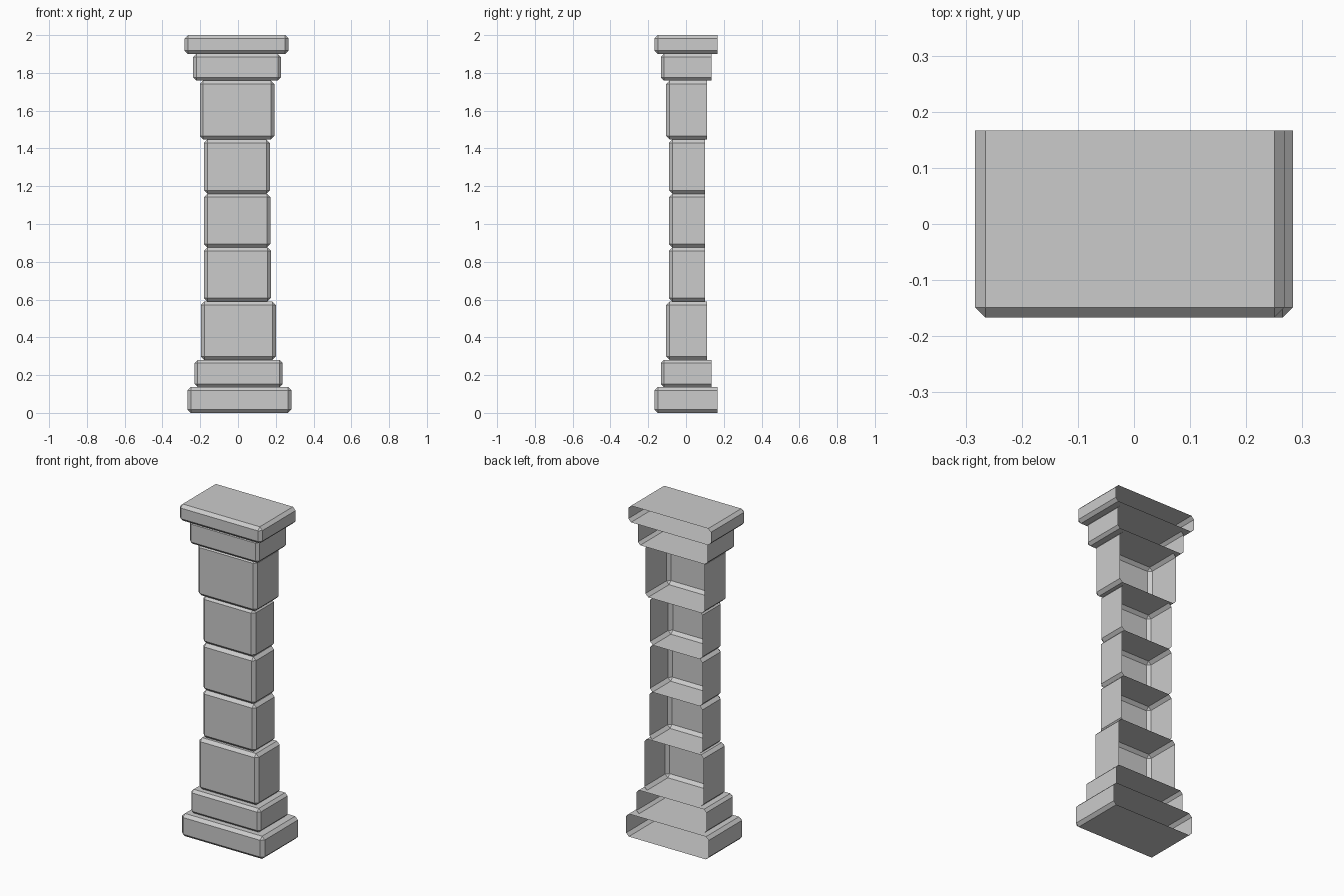
import bpy
import bmesh

cube = bpy.data.objects.get("Cube")
if cube:
    bpy.data.objects.remove(cube, do_unlink=True)

# Single stone colour
stone = bpy.data.materials.new("grey_stone")
stone.use_nodes = True
colour = (0.6, 0.6, 0.6, 1)
stone.diffuse_color = colour
stone.node_tree.nodes["Principled BSDF"].inputs["Base Color"].default_value = colour


def block(name, x, y, z, chamfer):
    """Chamfered stone block, hollow and open at the back."""
    bm = bmesh.new()
    bmesh.ops.create_cube(bm, size=1)
    for v in bm.verts:
        v.co = [lo + (c + 0.5) * (hi - lo) for c, (lo, hi) in zip(v.co, (x, y, z))]
    bm.normal_update()
    back = next(f for f in bm.faces if f.normal.y > 0.9)
    edges = [e for e in bm.edges if back not in e.link_faces]
    bmesh.ops.bevel(bm, geom=edges, offset=chamfer, segments=1, affect='EDGES')
    bm.normal_update()
    open_side = [f for f in bm.faces if f.normal.y > 0.9]
    bmesh.ops.delete(bm, geom=open_side, context='FACES')
    mesh = bpy.data.meshes.new(name)
    bm.to_mesh(mesh)
    bm.free()
    mesh.materials.append(stone)
    obj = bpy.data.objects.new(name, mesh)
    bpy.context.collection.objects.link(obj)


# Depth and chamfer of each kind of block
PLINTH = ((-0.167, 0.167), 0.018)
STEP = ((-0.133, 0.135), 0.016)
COLLAR = ((-0.105, 0.112), 0.018)
SHAFT = ((-0.09, 0.101), 0.018)

# Blocks stacked from the floor up: name, kind, left and right edge, top height
stack = [
    ("base_plinth", PLINTH, (-0.268, 0.283), 0.137),
    ("base_step", STEP, (-0.23, 0.236), 0.28),
    ("lower_collar", COLLAR, (-0.196, 0.2), 0.59),
    ("shaft_lower", SHAFT, (-0.18, 0.174), 0.876),
    ("shaft_middle", SHAFT, (-0.18, 0.171), 1.16),
    ("shaft_upper", SHAFT, (-0.18, 0.169), 1.447),
    ("upper_collar", COLLAR, (-0.202, 0.192), 1.76),
    ("capital_step", STEP, (-0.237, 0.227), 1.9),
    ("capital_slab", PLINTH, (-0.283, 0.268), 2.0),
]
bottom = 0
for name, (depth, chamfer), width, top in stack:
    block(name, width, depth, (bottom, top), chamfer)
    bottom = top
